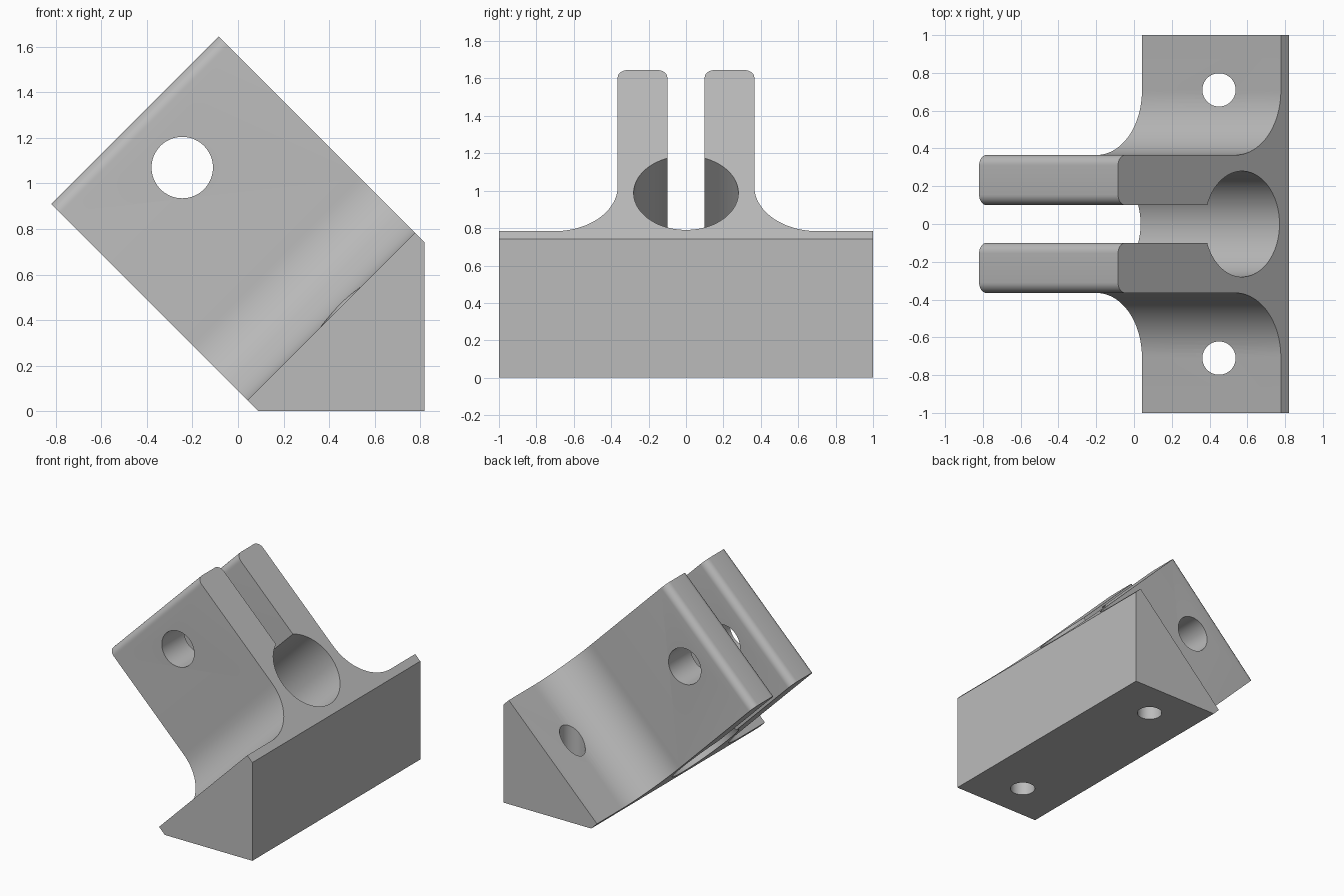
import bpy, bmesh, math
from mathutils import Vector

if "Cube" in bpy.data.objects:
    bpy.data.objects.remove(bpy.data.objects["Cube"])

grey = bpy.data.materials.new("plain grey")
grey.diffuse_color = (0.5, 0.5, 0.5, 1)
grey.use_nodes = True
grey.node_tree.nodes["Principled BSDF"].inputs["Base Color"].default_value = grey.diffuse_color

S = math.sqrt(0.5)
ORIGIN = Vector((0.042, 0, 0.048))       # lower corner of the tilted body
ALONG, UP = Vector((S, 0, S)), Vector((-S, 0, S))
LENGTH, HEIGHT = 1.04, 1.219


def arc(cy, cv, r, a0, a1, n):
    """Points on an arc, angles in degrees."""
    return [(cy + r * math.cos(math.radians(a0 + (a1 - a0) * i / n)),
             cv + r * math.sin(math.radians(a0 + (a1 - a0) * i / n))) for i in range(n + 1)]


# Half section of the bracket: keyhole slot, rounded prong, fillet, flange
join = math.degrees(math.acos(0.1 / 0.28))
half = arc(0, 0.29, 0.28, -90, join, 40)
half += arc(0.155, HEIGHT - 0.055, 0.055, 180, 90, 8)
half += arc(0.31, HEIGHT - 0.055, 0.055, 90, 0, 8)
half += arc(0.705, 0.34, 0.34, 180, 270, 24)
half += [(1, 0), (1, -0.75)]
section = half + [(-y, v) for y, v in reversed(half[1:])]

# Extrude the section along the 45 degree slope
bm = bmesh.new()
face = bm.faces.new([bm.verts.new(ORIGIN + UP * v + Vector((0, y, 0))) for y, v in section])
new = bmesh.ops.extrude_face_region(bm, geom=[face])["geom"]
bmesh.ops.translate(bm, verts=[g for g in new if isinstance(g, bmesh.types.BMVert)],
                    vec=ALONG * LENGTH)

# Trim to the upright back face and the flat bottom
for point, normal in (((0.82, 0, 0), (1, 0, 0)), ((0, 0, 0), (0, 0, -1))):
    cut = bmesh.ops.bisect_plane(bm, geom=bm.verts[:] + bm.edges[:] + bm.faces[:],
                                 plane_co=point, plane_no=normal, clear_outer=True)
    edges = [g for g in cut["geom_cut"] if isinstance(g, bmesh.types.BMEdge)]
    bmesh.ops.contextual_create(bm, geom=edges)
bmesh.ops.recalc_face_normals(bm, faces=bm.faces[:])
mesh = bpy.data.meshes.new("clevis_bracket")
bm.to_mesh(mesh)
bm.free()
mesh.materials.append(grey)
bracket = bpy.data.objects.new("clevis_bracket", mesh)
bpy.context.collection.objects.link(bracket)


def drill(location, radius, depth, rotation=(0, 0, 0)):
    """Cut a round hole through the bracket."""
    bpy.ops.mesh.primitive_cylinder_add(vertices=64, radius=radius, depth=depth,
                                        location=location, rotation=rotation)
    cutter = bpy.context.object
    cutter.name = "hole_cutter"
    cutter.hide_render = True
    cutter.data.materials.append(grey)
    mod = bracket.modifiers.new("hole", 'BOOLEAN')
    mod.operation, mod.solver, mod.object = 'DIFFERENCE', 'EXACT', cutter
    bpy.context.view_layer.objects.active = bracket
    bpy.ops.object.modifier_apply(modifier=mod.name)
    bpy.data.objects.remove(cutter)


# Pin hole through both prongs, screw holes through the flanges
drill((-0.245, 0, 1.07), 0.135, 2, (math.pi / 2, 0, 0))
for side in (-1, 1):
    drill((0.45, 0.71 * side, 0.5), 0.088, 2)

bpy.ops.object.select_all(action='DESELECT')
bracket.select_set(True)
bpy.context.view_layer.objects.active = bracket
bpy.ops.object.shade_smooth_by_angle(angle=math.radians(30))
